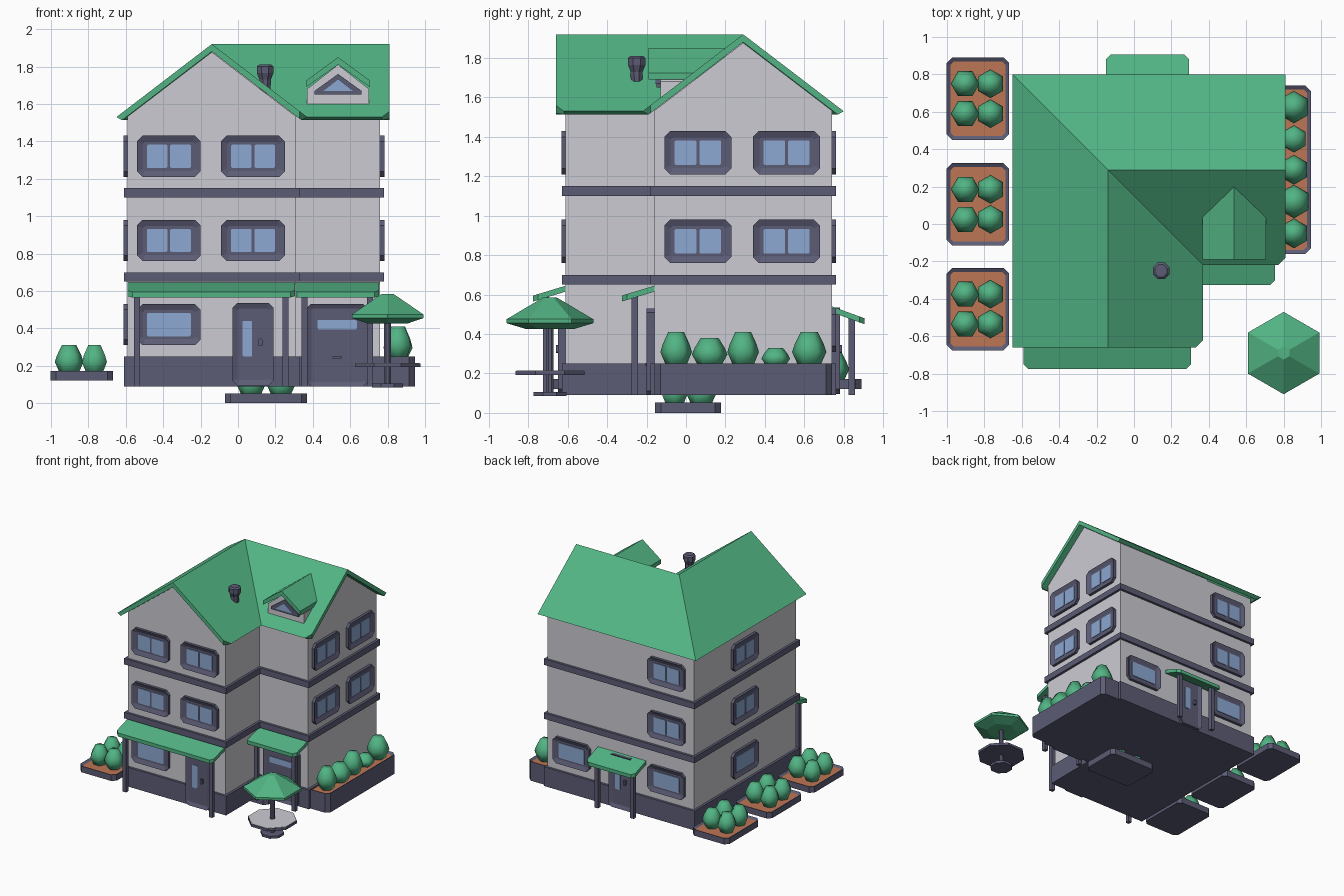
import bpy, bmesh, math
from mathutils import Vector, Matrix

if "Cube" in bpy.data.objects:
    bpy.data.objects.remove(bpy.data.objects["Cube"])


def material(name, r, g, b):
    m = bpy.data.materials.new(name)
    m.diffuse_color = (r, g, b, 1)
    m.use_nodes = True
    m.node_tree.nodes["Principled BSDF"].inputs["Base Color"].default_value = m.diffuse_color
    return m


WALL = material("pale_grey_wall", 0.60, 0.60, 0.65)
DARK = material("slate_trim", 0.107, 0.107, 0.18)
GREEN = material("green", 0.084, 0.456, 0.231)
GLASS = material("blue_glass", 0.262, 0.392, 0.645)
SOIL = material("brown_soil", 0.515, 0.181, 0.089)


def finish(name, bm, mats, smooth=False, mat=None):
    bmesh.ops.recalc_face_normals(bm, faces=bm.faces)
    if mat:
        bm.transform(mat)
    me = bpy.data.meshes.new(name)
    for f in bm.faces:
        f.smooth = smooth
    bm.to_mesh(me)
    bm.free()
    for m in mats:
        me.materials.append(m)
    ob = bpy.data.objects.new(name, me)
    bpy.context.collection.objects.link(ob)
    return ob


def prism_bm(pts, vec):
    """Closed solid: polygon swept along vec. Returns bmesh and far cap."""
    bm = bmesh.new()
    a = [bm.verts.new(p) for p in pts]
    b = [bm.verts.new(Vector(p) + Vector(vec)) for p in pts]
    bm.faces.new(a[::-1])
    cap = bm.faces.new(b)
    for i in range(len(a)):
        j = (i + 1) % len(a)
        bm.faces.new((a[i], a[j], b[j], b[i]))
    bmesh.ops.recalc_face_normals(bm, faces=bm.faces)
    return bm, cap


def prism(name, pts, vec, mat, matrix=None):
    return finish(name, prism_bm(pts, vec)[0], [mat], mat=matrix)


def chamfered(w, h, c):
    w, h = w / 2, h / 2
    return [(-w + c, -h), (w - c, -h), (w, -h + c), (w, h - c),
            (w - c, h), (-w + c, h), (-w, h - c), (-w, -h + c)]


def lathe(name, x, y, prof, n, a0, mat, smooth=False):
    bm = bmesh.new()
    rings = [[bm.verts.new((x + r * math.cos(a0 + k * math.tau / n),
                            y + r * math.sin(a0 + k * math.tau / n), z))
              for k in range(n)] for r, z in prof]
    for p, q in zip(rings, rings[1:]):
        for k in range(n):
            j = (k + 1) % n
            bm.faces.new((p[k], p[j], q[j], q[k]))
    bm.faces.new(rings[0])
    bm.faces.new(rings[-1])
    return finish(name, bm, [mat], smooth)


# --- wall frames: local x along the wall, -y outwards ---
def wall(x, y, turn):
    return Matrix.Translation((x, y, 0)) @ Matrix.Rotation(math.radians(turn), 4, 'Z')


FRONT, SIDE_FRONT = wall(0, -0.61, 0), wall(0, -0.16, 0)
RIGHT, BACK, LEFT = wall(0.76, 0, 90), wall(0, 0.74, 180), wall(-0.59, 0, -90)


def plate(name, M, u, v, w, h, n0, n1, c, mat, rim=0, sink=0):
    pts = [(u + a, -n0, v + b) for a, b in chamfered(w, h, c)]
    bm, cap = prism_bm(pts, (0, n0 - n1, 0))
    if rim:
        bmesh.ops.inset_individual(bm, faces=[cap], thickness=rim)
        bmesh.ops.translate(bm, verts=cap.verts, vec=(0, sink, 0))
    return finish(name, bm, [mat], mat=M)


def window(name, M, u, v, panes=2):
    plate(name + "_frame", M, u, v, 0.34, 0.22, -0.01, 0.022, 0.03, DARK, 0.035, 0.014)
    w = 0.235 if panes == 1 else 0.11
    for k in range(panes):
        off = 0 if panes == 1 else (k - 0.5) * 0.125
        plate(f"{name}_pane_{k}", M, u + off, v, w, 0.125, 0.005, 0.013, 0.006, GLASS)


def door(name, M, u):
    plate(name, M, u, 0.315, 0.22, 0.44, -0.01, 0.04, 0.025, DARK, 0.03, 0.012)
    plate(name + "_glass", M, u - 0.03, 0.345, 0.05, 0.19, 0.025, 0.034, 0.005, GLASS)
    plate(name + "_handle", M, u + 0.04, 0.325, 0.02, 0.04, 0.02, 0.05, 0.004, DARK)


def porch(name, M, u0, u1, zw, zo, post_n, posts):
    c, out = 0.025, 0.165
    outline = [(u0, 0), (u1, 0), (u1, out - c), (u1 - c, out), (u0 + c, out), (u0, out - c)]
    slope = (zo - zw) / out
    prism(name + "_roof", [(u, -n, zw + slope * n) for u, n in outline], (0, 0, -0.03), GREEN, M)
    for k, u in enumerate(posts):
        s = 0.016
        prism(f"{name}_post_{k}", [(u - s, -post_n - s, 0.09), (u + s, -post_n - s, 0.09),
              (u + s, -post_n + s, 0.09), (u - s, -post_n + s, 0.09)],
              (0, 0, zw + slope * post_n - 0.11), DARK, M)


# --- house body: L shaped walls, plinth and floor bands ---
def footprint(e, z):
    return [(-0.59 - e, -0.61 - e, z), (0.31 + e, -0.61 - e, z), (0.31 + e, -0.16 - e, z),
            (0.76 + e, -0.16 - e, z), (0.76 + e, 0.74 + e, z), (-0.59 - e, 0.74 + e, z)]


prism("walls", footprint(0, 0.2), (0, 0, 1.32), WALL)
prism("plinth", footprint(0.02, 0.09), (0, 0, 0.16), DARK)
for k, z in enumerate((0.65, 1.10)):
    prism(f"floor_band_{k}", footprint(0.02, z), (0, 0, 0.05), DARK)
gable = [(-0.45, 1.52), (0.45, 1.52), (0.45, 1.533), (0, 1.877), (-0.45, 1.533)]
prism("front_gable", [(a - 0.14, -0.61, z) for a, z in gable], (0, 0.9, 0), WALL)
prism("right_gable", [(0.76, a + 0.29, z) for a, z in gable], (-0.9, 0, 0), WALL)

# --- cross gabled roof ---
roof_faces = [
    [(-0.65, -0.66), (-0.14, -0.66), (-0.14, 0.29), (-0.65, 0.80)],
    [(-0.14, -0.66), (0.33, -0.66), (0.37, -0.62), (0.37, -0.22), (-0.14, 0.29)],
    [(-0.14, 0.29), (0.37, -0.22), (0.77, -0.22), (0.81, -0.18), (0.81, 0.29)],
    [(-0.65, 0.80), (-0.14, 0.29), (0.81, 0.29), (0.81, 0.80)]]
bm = bmesh.new()
top = {}
bot = {}
for face in roof_faces:
    for x, y in face:
        if (x, y) not in top:
            d = abs(x + 0.14) if y < -0.2 and x < 0.38 else abs(y - 0.29)
            top[x, y] = bm.verts.new((x, y, 1.92 - 0.765 * d))
            bx = x + (0.03 if x == -0.65 else -0.03 if x == 0.37 else 0)
            by = y + (-0.03 if y == 0.80 else 0.03 if y == -0.22 else 0)
            k = 0.03 if d > 0.5 else 0
            bot[x, y] = bm.verts.new((bx, by, 1.88 - 0.765 * (d - k)))
    bm.faces.new([top[p] for p in face])
    bm.faces.new([bot[p] for p in reversed(face)])
edges = [(f[i], f[(i + 1) % len(f)]) for f in roof_faces for i in range(len(f))]
for p, q in edges:
    if (q, p) not in edges and sum({p, q} == {a, b} for a, b in edges) == 1:
        bm.faces.new((top[p], bot[p], bot[q], top[q]))
finish("main_roof", bm, [GREEN])

# --- dormer ---
X = 0.535
prism("dormer_wall", [(X - 0.165, -0.13, 1.57), (X + 0.165, -0.13, 1.57), (X + 0.165, -0.13, 1.68),
      (X, -0.13, 1.81), (X - 0.165, -0.13, 1.68)], (0, 0.3, 0), WALL)
prism("dormer_roof", [(X - 0.17, -0.19, 1.725), (X, -0.19, 1.85), (X + 0.17, -0.19, 1.725),
      (X + 0.17, -0.19, 1.69), (X, -0.19, 1.81), (X - 0.17, -0.19, 1.69)], (0, 0.39, 0), GREEN)
bm, cap = prism_bm([(X - 0.125, -0.12, 1.65), (X + 0.125, -0.12, 1.65), (X + 0.125, -0.12, 1.67),
                    (X, -0.12, 1.76), (X - 0.125, -0.12, 1.67)], (0, -0.03, 0))
finish("dormer_window_frame", bm, [DARK])
prism("dormer_window_pane", [(X - 0.08, -0.15, 1.668), (X + 0.08, -0.15, 1.668), (X, -0.15, 1.73)],
      (0, -0.006, 0), GLASS)

# --- chimney ---
lathe("chimney", 0.145, -0.25, [(0.03, 1.65), (0.033, 1.71), (0.033, 1.73), (0.048, 1.765),
      (0.048, 1.80), (0.035, 1.81)], 8, math.pi / 8, DARK)

# --- windows ---
for floor, z in (("first", 0.87), ("second", 1.32)):
    for k, u in enumerate((-0.37, 0.08)):
        window(f"{floor}_front_window_{k}", FRONT, u, z)
    for k, u in enumerate((0.06, 0.51)):
        window(f"{floor}_right_window_{k}", RIGHT, u, z)
    window(f"{floor}_back_window", BACK, 0.345, z)
    window(f"{floor}_left_window", LEFT, -0.08, z)
window("ground_front_window", FRONT, -0.37, 0.42, 1)
window("ground_back_window_0", BACK, 0.345, 0.42, 1)
window("ground_back_window_1", BACK, -0.53, 0.42, 1)
window("ground_left_window", LEFT, -0.08, 0.42, 1)

# --- doors and porches ---
door("front_door", FRONT, 0.08)
door("back_door", BACK, -0.06)
plate("garage_door", SIDE_FRONT, 0.53, 0.31, 0.32, 0.44, -0.01, 0.04, 0.02, DARK, 0.025, 0.012)
plate("garage_door_glass", SIDE_FRONT, 0.53, 0.42, 0.21, 0.05, 0.025, 0.034, 0.005, GLASS)
plate("garage_door_handle", SIDE_FRONT, 0.53, 0.245, 0.05, 0.015, 0.02, 0.045, 0.004, DARK)
porch("front_porch", FRONT, -0.59, 0.305, 0.645, 0.595, 0.10, (-0.54, 0.255))
porch("garage_porch", SIDE_FRONT, 0.29, 0.755, 0.645, 0.595, 0.10, (0.355, 0.705))
porch("back_porch", BACK, -0.295, 0.15, 0.54, 0.48, 0.10, (-0.23, 0.10))


# --- planters with bushes ---
def planter(name, x, y, w, h, z0, z1, rim):
    bm, cap = prism_bm([(x + a, y + b, z0) for a, b in chamfered(w, h, 0.03)], (0, 0, z1 - z0))
    bmesh.ops.inset_individual(bm, faces=[cap], thickness=rim)
    bmesh.ops.translate(bm, verts=cap.verts, vec=(0, 0, -0.012))
    cap.material_index = 1
    finish(name, bm, [DARK, SOIL])


def bush(name, x, y, z, r, h, a0):
    lathe(name, x, y, [(r * 0.62, z), (r, z + h * 0.42), (r * 0.85, z + h * 0.65), (r * 0.5, z + h)],
          6, a0, GREEN, True)


beds = [(-0.835, 0.67, 0.12, False), (-0.835, 0.105, 0.12, False),
        (-0.835, -0.455, 0.12, False), (0.15, 0.01, 0, True)]
for n, (x, y, z, turned) in enumerate(beds):
    w, h = (0.44, 0.335) if turned else (0.335, 0.44)
    planter(f"planter_{n}", x, y, w, h, z, z + 0.052, 0.022)
    for k in range(4):
        dx, dy = (k % 2 - 0.5) * 0.135, (k // 2 - 0.5) * 0.16
        if turned:
            dx, dy = dy, dx
        bush(f"planter_{n}_bush_{k}", x + dx, y + dy, z + 0.035, 0.077, 0.155, (k % 2) * math.pi / 6)
planter("side_planter", 0.845, 0.29, 0.20, 0.90, 0.09, 0.25, 0.022)
for k, (y, r, top_z) in enumerate(((-0.05, 0.08, 0.41), (0.12, 0.09, 0.38), (0.29, 0.08, 0.41),
                                   (0.455, 0.073, 0.33), (0.625, 0.087, 0.41))):
    bush(f"side_bush_{k}", 0.855, y, 0.235, r, top_z - 0.235, math.pi / 2)

# --- garden table with parasol ---
px, py = 0.80, -0.69
lathe("parasol_canopy", px, py, [(0.12, 0.425), (0.22, 0.455), (0.22, 0.475), (0.035, 0.585)],
      6, math.pi / 2, GREEN)
lathe("parasol_pole", px, py, [(0.02, 0.09), (0.02, 0.5)], 8, math.pi / 8, DARK)
lathe("table_top", px, py, [(0.19, 0.193), (0.19, 0.213)], 8, math.pi / 8, DARK)
lathe("table_surface", px, py, [(0.185, 0.21), (0.185, 0.216)], 8, math.pi / 8, WALL)
lathe("table_foot", px, py, [(0.09, 0.085), (0.09, 0.105)], 8, math.pi / 8, DARK)
